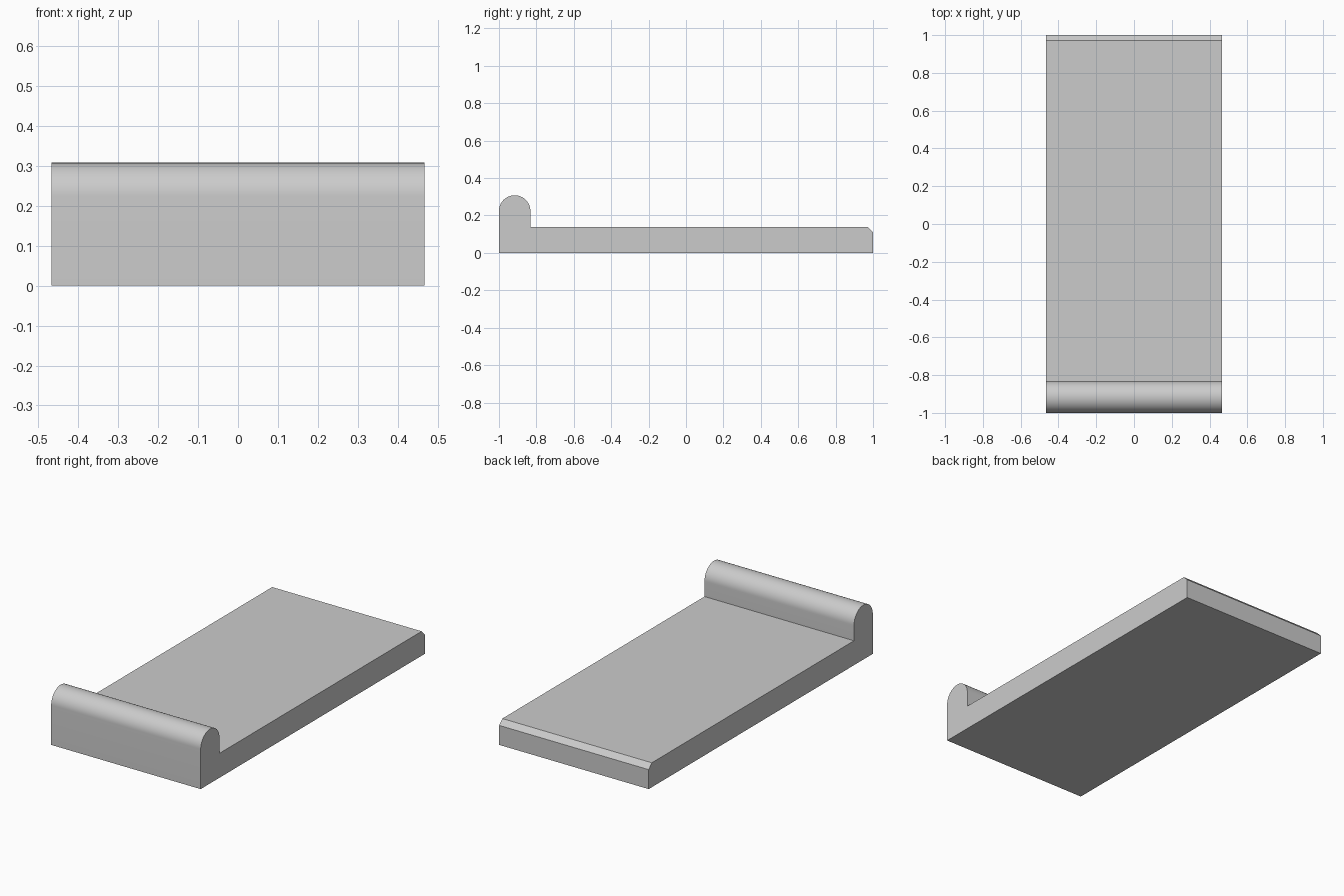
import bpy, bmesh, math

cube = bpy.data.objects.get("Cube")
if cube:
    bpy.data.objects.remove(cube, do_unlink=True)

HALF_WIDTH = 0.467
HALF_LENGTH = 1.0
SLAB_TOP = 0.138
CHAMFER = 0.028
RADIUS = 0.084
LIP_TOP = 0.308
ARC_STEPS = 32

# Plain grey material
grey = bpy.data.materials.new("light_grey")
grey.use_nodes = True
colour = (0.6, 0.6, 0.6, 1)
grey.diffuse_color = colour
grey.node_tree.nodes["Principled BSDF"].inputs["Base Color"].default_value = colour

# Side profile (y, z): slab with chamfered back edge, then rounded front lip
profile = [
    (-HALF_LENGTH, 0),
    (HALF_LENGTH, 0),
    (HALF_LENGTH, SLAB_TOP - CHAMFER),
    (HALF_LENGTH - CHAMFER, SLAB_TOP),
    (-HALF_LENGTH + 2 * RADIUS, SLAB_TOP),
]
for i in range(ARC_STEPS + 1):
    a = math.pi * i / ARC_STEPS
    profile.append((-HALF_LENGTH + RADIUS + RADIUS * math.cos(a),
                    LIP_TOP - RADIUS + RADIUS * math.sin(a)))

# Extrude the profile across the width
bm = bmesh.new()
side = bm.faces.new([bm.verts.new((-HALF_WIDTH, y, z)) for y, z in profile])
result = bmesh.ops.extrude_face_region(bm, geom=[side], use_keep_orig=True)
moved = [g for g in result["geom"] if isinstance(g, bmesh.types.BMVert)]
bmesh.ops.translate(bm, verts=moved, vec=(2 * HALF_WIDTH, 0, 0))
bmesh.ops.recalc_face_normals(bm, faces=bm.faces)

mesh = bpy.data.meshes.new("lipped_slab")
bm.to_mesh(mesh)
bm.free()
mesh.materials.append(grey)
slab = bpy.data.objects.new("lipped_slab", mesh)
bpy.context.collection.objects.link(slab)

# Smooth the rounded lip, keep the other edges sharp
bpy.ops.object.select_all(action="DESELECT")
slab.select_set(True)
bpy.context.view_layer.objects.active = slab
bpy.ops.object.shade_smooth_by_angle(angle=math.radians(25))
